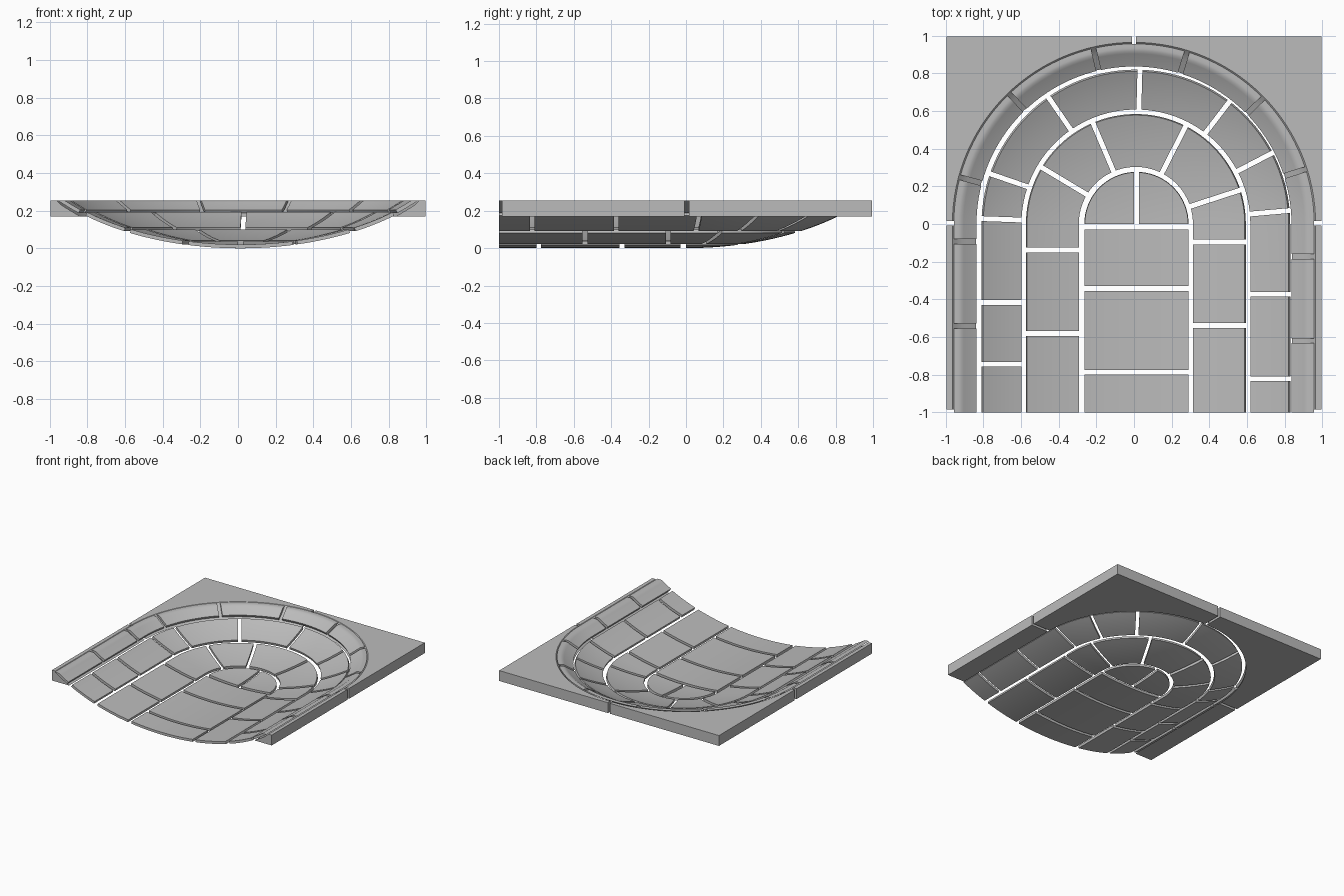
import bpy, bmesh
from math import sin, cos, asin, sqrt, radians, degrees

cube = bpy.data.objects.get("Cube")
if cube:
    bpy.data.objects.remove(cube, do_unlink=True)

stone = bpy.data.materials.new("grey stone")
stone.use_nodes = True
GREY = (0.5, 0.5, 0.5, 1)
stone.diffuse_color = GREY
stone.node_tree.nodes["Principled BSDF"].inputs["Base Color"].default_value = GREY

A, C = 1.2, 0.643        # half axes of the bowl's underside
THICK, GAP = 0.02, 0.013  # paving thickness, half a joint
TOP, BASE = 0.255, 0.17  # slab heights
EDGE = 0.995             # half width of the slab


def bowl(r):
    return C * (1 - sqrt(1 - (r / A) ** 2))


def slope(r):
    return C * r / (A * A * sqrt(1 - (r / A) ** 2))


def place(u, r, cx=0):
    """Walk a U path: u < 0 right side, 0..180 round the end, > 180 left side."""
    if u < 0:
        return cx + r, u
    if u > 180:
        return cx - r, 180 - u
    return cx + r * cos(radians(u)), r * sin(radians(u))


def loft(bm, sections):
    rings = [[bm.verts.new(p) for p in s] for s in sections]
    n = len(rings[0])
    for a, b in zip(rings, rings[1:]):
        for i in range(n):
            j = (i + 1) % n
            bm.faces.new((a[i], a[j], b[j], b[i]))
    bm.faces.new(rings[0])
    bm.faces.new(rings[-1][::-1])


def finish(bm, name):
    bmesh.ops.recalc_face_normals(bm, faces=bm.faces[:])
    mesh = bpy.data.meshes.new(name)
    bm.to_mesh(mesh)
    bm.free()
    obj = bpy.data.objects.new(name, mesh)
    bpy.context.collection.objects.link(obj)
    mesh.materials.append(stone)
    bpy.ops.object.select_all(action='DESELECT')
    obj.select_set(True)
    bpy.context.view_layer.objects.active = obj
    bpy.ops.object.shade_smooth_by_angle(angle=radians(25))


def profile(r0, r1, n=8):
    """Closed (radius, radius on bowl, height) outline of a paving course."""
    rs = [r0 + (r1 - r0) * i / n for i in range(n + 1)]
    under = [(r, bowl(r)) for r in rs]
    over = []
    for r in reversed(rs):
        k = THICK / sqrt(1 + slope(r) ** 2)
        over.append((r - k * slope(r), min(TOP, bowl(r) + k)))
    return under + over


def shift(u, r, side):
    """Move a joint line half a gap to one side, keeping the gap parallel."""
    if 0 < u < 180:
        return u + side * degrees(asin(GAP / r))
    return u + side * GAP


def course(name, r0, r1, cx, joints):
    bm = bmesh.new()
    outline = profile(r0, r1)
    stops = [-1 - GAP] + joints + [181 + GAP]
    for u0, u1 in zip(stops, stops[1:]):
        margin = degrees(asin(GAP / r0)) + 0.1
        lo = u0 + (margin if 0 < u0 < 180 else 0)
        hi = u1 - (margin if 0 < u1 < 180 else 0)
        sections = [[(*place(shift(u0, r, 1), r, cx), z) for r, z in outline]]
        for a in range(0, 181, 3):
            if lo < a < hi:
                sections.append([(*place(a, r, cx), z) for r, z in outline])
        sections.append([(*place(shift(u1, r, -1), r, cx), z) for r, z in outline])
        loft(bm, sections)
    finish(bm, name)


# Three U-shaped paving courses, joints listed along the path
course("inner_course", 0.306, 0.584, 0.01,
       [-0.54, -0.095, 18, 63, 113, 149, 180.138, 180.582])
course("middle_course", 0.614, 0.82, 0.01,
       [-0.822, -0.373, 5, 27.5, 52.6, 88.5, 124.6, 161, 178, 180.418, 180.745])
course("rim_course", 0.846, 0.957, 0,
       [-0.62, -0.173, 17.7, 44.3, 72.9, 103, 133.8, 165, 180.094, 180.541])

# Two quarter discs at the head of the central strip
CX, R = 0.013, 0.277
bm = bmesh.new()
for side in (-1, 1):
    sections = []
    for a in range(0, 91, 5):
        ring = []
        for r, z in profile(0.002, R):
            x, y = place(a, r)
            ring.append((CX + side * max(x, GAP), y, z))
        sections.append(ring)
    loft(bm, sections)
finish(bm, "centre_quarter_discs")

# Curved central strip running to the front
bm = bmesh.new()
for y0, y1 in ((-1, -0.8), (-0.775, -0.355), (-0.33, -0.03)):
    sections = []
    for i in range(17):
        d = -R + 2 * R * i / 16
        z = bowl(abs(d))
        sections.append([(CX + d, y0, z), (CX + d, y1, z),
                         (CX + d, y1, z + THICK), (CX + d, y0, z + THICK)])
    loft(bm, sections)
finish(bm, "centre_strip")

# Surrounding slab: sloped seat under the rim course, square outside
LIP = [0.84 + 0.125 * i / 5 for i in range(6)]
seat = [(r, bowl(r) - 0.012) for r in LIP]
seat[0], seat[-1] = (LIP[0], BASE), (LIP[-1], TOP)

for side, label in ((-1, "right"), (1, "left")):
    # back corner
    bm = bmesh.new()
    sections = []
    for a in range(0, 91, 3):
        reach = EDGE / max(cos(radians(a)), sin(radians(a)))
        ring = []
        for r, z in seat + [(reach, TOP), (reach, BASE)]:
            x, y = place(a, r)
            ring.append((side * max(x, 0.01), max(y, 0.015), z))
        sections.append(ring)
    loft(bm, sections)
    finish(bm, "back_slab_" + label)

    # front edge strip
    bm = bmesh.new()
    outline = seat + [(EDGE, TOP), (EDGE, BASE)]
    loft(bm, [[(side * r, y, z) for r, z in outline] for y in (-0.985, -0.008)])
    finish(bm, "front_slab_" + label)
